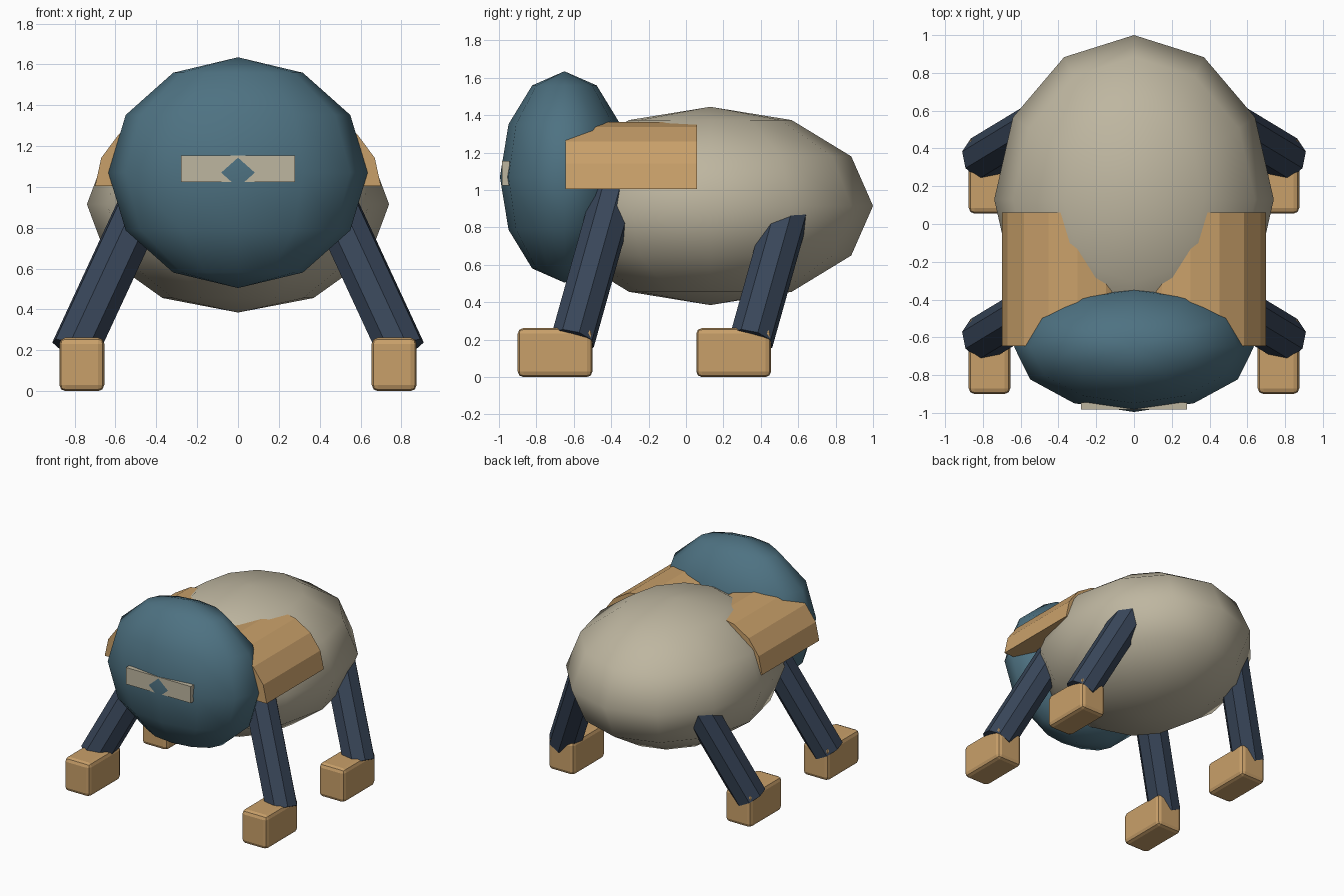
import bpy, bmesh, math
from mathutils import Vector

if "Cube" in bpy.data.objects:
    bpy.data.objects.remove(bpy.data.objects["Cube"])


def material(name, rgb):
    m = bpy.data.materials.new(name)
    m.diffuse_color = (*rgb, 1)
    m.use_nodes = True
    m.node_tree.nodes["Principled BSDF"].inputs["Base Color"].default_value = m.diffuse_color
    return m


BEIGE = material("warm beige", (0.515, 0.468, 0.352))
TEAL = material("slate teal", (0.076, 0.168, 0.223))
TAN = material("tan", (0.584, 0.352, 0.144))
NAVY = material("dark navy", (0.040, 0.061, 0.100))


def finish(bm, name, mat, smooth=False):
    bmesh.ops.recalc_face_normals(bm, faces=bm.faces)
    me = bpy.data.meshes.new(name)
    bm.to_mesh(me)
    bm.free()
    me.materials.append(mat)
    for p in me.polygons:
        p.use_smooth = smooth
    ob = bpy.data.objects.new(name, me)
    bpy.context.collection.objects.link(ob)
    return ob


def ellipsoid(name, centre, radii, mat):
    bm = bmesh.new()
    bmesh.ops.create_uvsphere(bm, u_segments=12, v_segments=6, radius=1)
    for v in bm.verts:
        v.co = Vector(c + r * k for c, r, k in zip(centre, radii, v.co))
    return finish(bm, name, mat, True)


def box(name, low, high, mat, bevel=0):
    bm = bmesh.new()
    bmesh.ops.create_cube(bm, size=1)
    for v in bm.verts:
        v.co = Vector(a + (b - a) * (k + 0.5) for a, b, k in zip(low, high, v.co))
    if bevel:
        bmesh.ops.bevel(bm, geom=bm.edges[:], offset=bevel, segments=2,
                        profile=0.5, affect='EDGES')
    return finish(bm, name, mat)


def rod(name, a, b, radius, mat):
    a, b = Vector(a), Vector(b)
    bm = bmesh.new()
    bmesh.ops.create_cone(bm, cap_ends=True, segments=8, radius1=radius,
                          radius2=radius, depth=(b - a).length)
    turn = (b - a).to_track_quat('Z', 'Y')
    for v in bm.verts:
        v.co = turn @ v.co + (a + b) / 2
    return finish(bm, name, mat)


def half_cylinder(name, x, z, rx, rz, y0, y1, mat):
    bm = bmesh.new()
    arc = [(x + rx * math.cos(math.pi * i / 8), z + rz * math.sin(math.pi * i / 8))
           for i in range(9)]
    face = bm.faces.new([bm.verts.new((px, y0, pz)) for px, pz in arc])
    new = bmesh.ops.extrude_face_region(bm, geom=[face])["geom"]
    bmesh.ops.translate(bm, vec=(0, y1 - y0, 0),
                        verts=[g for g in new if isinstance(g, bmesh.types.BMVert)])
    return finish(bm, name, mat)


# Body, head and face plate
ellipsoid("body", (0, 0.13, 0.915), (0.74, 0.87, 0.53), BEIGE)
ellipsoid("head", (0, -0.65, 1.07), (0.635, 0.345, 0.565), TEAL)
box("face_plate", (-0.28, -0.983, 1.025), (0.28, -0.945, 1.155), BEIGE)

for s, side in ((1, "right"), (-1, "left")):
    # Shoulder pads
    half_cylinder("shoulder_pad_" + side, s * 0.3, 1.005, 0.4, 0.36, -0.645, 0.06, TAN)
    # Legs and feet
    for dy, end in ((0, "front"), (0.955, "back")):
        rod(f"{end}_leg_{side}", (s * 0.802, -0.605 + dy, 0.198),
            (s * 0.43, -0.38 + dy, 1.0), 0.12, NAVY)
        xs = sorted((s * 0.655, s * 0.875))
        box(f"{end}_foot_{side}", (xs[0], -0.9 + dy, 0), (xs[1], -0.5 + dy, 0.262),
            TAN, 0.03)
